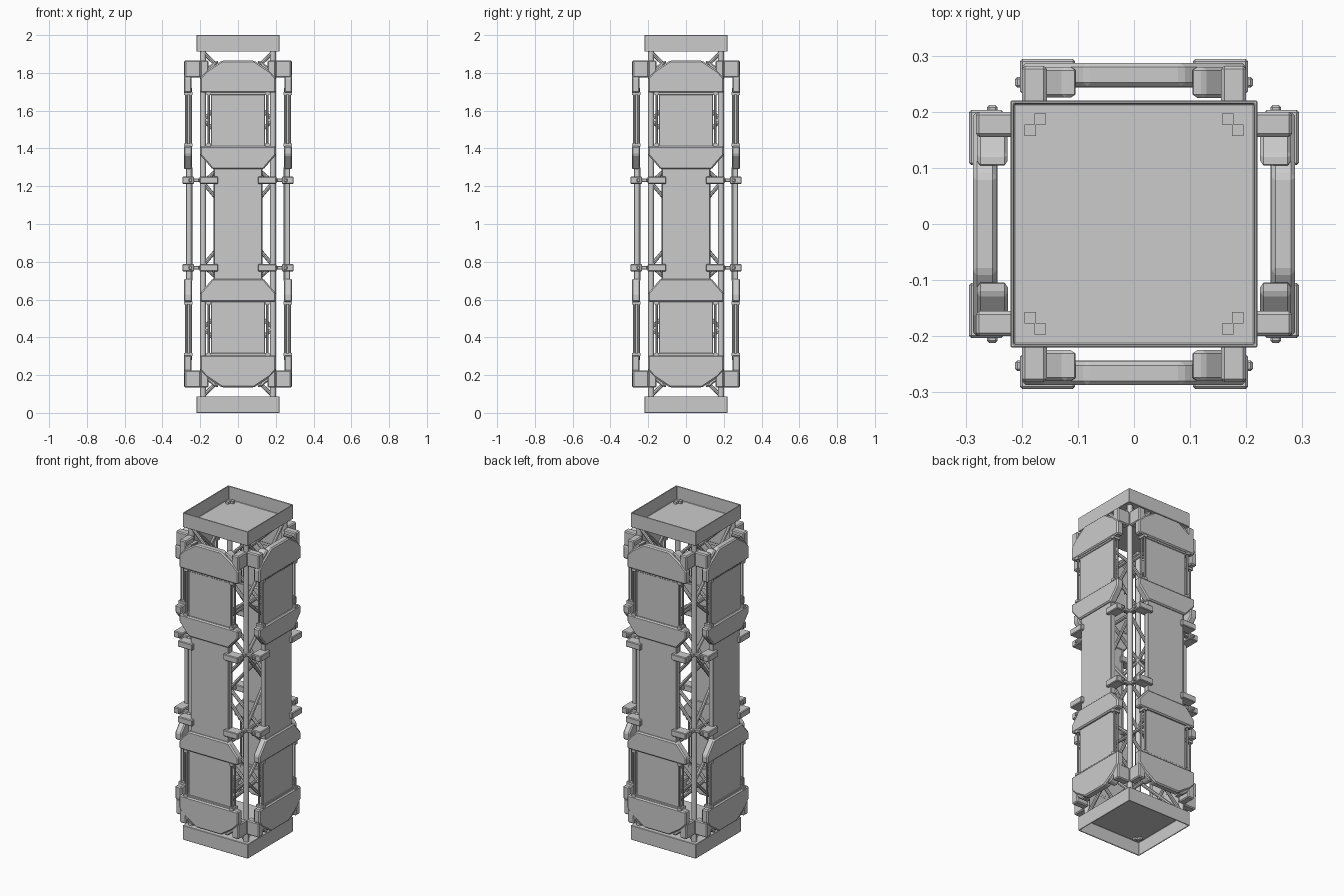
import bpy, bmesh, math
from mathutils import Vector, Matrix

if "Cube" in bpy.data.objects:
    bpy.data.objects.remove(bpy.data.objects["Cube"])


def add(name, bm, bevel=0.0):
    bmesh.ops.recalc_face_normals(bm, faces=bm.faces[:])
    me = bpy.data.meshes.new(name)
    bm.to_mesh(me)
    bm.free()
    ob = bpy.data.objects.new(name, me)
    bpy.context.collection.objects.link(ob)
    if bevel:
        m = ob.modifiers.new("edge_bevel", 'BEVEL')
        m.width = bevel
        m.segments = 1
        m.limit_method = 'ANGLE'
    return ob


def prism(bm, pts, d0, d1):
    """Extrude an x-z outline between two distances from the pillar axis."""
    near = [bm.verts.new((x, -d0, z)) for x, z in pts]
    far = [bm.verts.new((x, -d1, z)) for x, z in pts]
    bm.faces.new(near)
    bm.faces.new(far)
    n = len(pts)
    for i in range(n):
        j = (i + 1) % n
        bm.faces.new((near[i], near[j], far[j], far[i]))


def block(bm, x0, x1, d0, d1, z0, z1):
    prism(bm, [(x0, z0), (x1, z0), (x1, z1), (x0, z1)], d0, d1)


def tube(bm, a, b, r, n=10):
    a, b = Vector(a), Vector(b)
    rot = (b - a).to_track_quat('Z', 'Y').to_matrix().to_4x4()
    bmesh.ops.create_cone(bm, cap_ends=True, segments=n, radius1=r, radius2=r,
                          depth=(b - a).length,
                          matrix=Matrix.Translation((a + b) / 2) @ rot)


def flip_z(bm):
    for v in bm.verts:
        v.co.z = 2 - v.co.z


def four_sides(name, build, bevel=0.0, both=True):
    """Place a part on all four sides, optionally mirrored top to bottom."""
    for k in range(4):
        for end in (("upper", "lower") if both else ("whole",)):
            bm = bmesh.new()
            build(bm)
            if end == "lower":
                flip_z(bm)
            bm.transform(Matrix.Rotation(k * math.pi / 2, 4, 'Z'))
            add(f"{name}_{end}_{k}", bm, bevel)


def mirrored(points):
    return points + [(-x, z) for x, z in reversed(points)]


# End trays: thin walls around a recessed floor
def tray(end):
    bm = bmesh.new()
    h, t, floor = 0.22, 0.006, 1.918
    rings = []
    for s, z in ((h, 1.912), (h, 2.0), (h - t, 2.0), (h - t, floor)):
        rings.append([bm.verts.new((s * a, s * b, z))
                      for a, b in ((-1, -1), (1, -1), (1, 1), (-1, 1))])
    for lo, hi in zip(rings, rings[1:]):
        for i in range(4):
            j = (i + 1) % 4
            bm.faces.new((lo[i], lo[j], hi[j], hi[i]))
    bm.faces.new(rings[0])
    bm.faces.new(rings[-1])
    if end == "bottom":
        flip_z(bm)
    add(end + "_tray", bm, 0.002)
    # Small brace ends showing through the tray floor
    bm = bmesh.new()
    for sx in (-1, 1):
        for sy in (-1, 1):
            for x, y in ((0.185, 0.167), (0.167, 0.187)):
                bmesh.ops.create_cube(bm, size=0.02, matrix=Matrix.Translation(
                    (sx * x, sy * y, floor + 0.004)))
    if end == "bottom":
        flip_z(bm)
    add(end + "_brace_ends", bm)


tray("top")
tray("bottom")

# Corner posts
for sx in (-1, 1):
    for sy in (-1, 1):
        bm = bmesh.new()
        tube(bm, (sx * 0.185, sy * 0.185, 0.085), (sx * 0.185, sy * 0.185, 1.915), 0.016, 16)
        ob = add("corner_post", bm)
        for p in ob.data.polygons:
            p.use_smooth = len(p.vertices) == 4


# Crossed truss braces between the posts
def braces(bm):
    nodes = [0.09, 0.45, 0.78, 1.22, 1.55, 1.91]
    for z0, z1 in zip(nodes, nodes[1:]):
        for s in (-1, 1):
            tube(bm, (-s * 0.185, -0.185, z0), (s * 0.185, -0.185, z1), 0.010, 8)


four_sides("truss_braces", braces, both=False)

# Long middle panel
four_sides("middle_panel", lambda bm: block(bm, -0.128, 0.128, 0.247, 0.275, 0.70, 1.30),
           0.003, both=False)


# Screen panel with a frame lip at top
def screen(bm):
    block(bm, -0.143, 0.143, 0.25, 0.272, 1.39, 1.72)
    block(bm, -0.146, 0.146, 0.248, 0.277, 1.684, 1.71)


four_sides("screen_panel", screen, 0.002)


# Rods and collars beside each screen
def rods(bm):
    for s in (-1, 1):
        for d in (0.25, 0.274):
            tube(bm, (s * 0.155, -d, 1.39), (s * 0.155, -d, 1.72), 0.006, 8)
        for z in (1.69, 1.418):
            block(bm, s * 0.155 - 0.012, s * 0.155 + 0.012, 0.24, 0.286, z - 0.008, z + 0.008)


four_sides("screen_side_rods", rods)

# Armour plates above and below each screen
cap_plate = mirrored([(0.2, 1.695), (0.2, 1.775), (0.165, 1.812), (0.085, 1.865)])
four_sides("outer_armour_plate", lambda bm: prism(bm, cap_plate, 0.245, 0.287), 0.007)
inner_plate = mirrored([(0.135, 1.29), (0.2, 1.365), (0.2, 1.412)])
four_sides("inner_armour_plate", lambda bm: prism(bm, inner_plate, 0.243, 0.287), 0.007)


# Corner blocks with sloping arms behind the armour
def corner_blocks(bm):
    for s in (-1, 1):
        block(bm, s * 0.155, s * 0.2, 0.197, 0.282, 1.775, 1.865)
        prism(bm, [(s * 0.1, 1.862), (s * 0.125, 1.862), (s * 0.185, 1.81),
                   (s * 0.185, 1.777), (s * 0.17, 1.777)], 0.225, 0.28)


four_sides("corner_block", corner_blocks, 0.006)


# Clamps tying the middle panel to the posts
def clamps(bm):
    for s in (-1, 1):
        block(bm, s * 0.105, s * 0.203, 0.232, 0.294, 1.213, 1.251)
        block(bm, s * 0.198, s * 0.212, 0.243, 0.262, 1.222, 1.242)
        block(bm, s * 0.172, s * 0.198, 0.18, 0.236, 1.222, 1.242)


four_sides("panel_clamp", clamps, 0.004)


# Edge rails along the rim of the middle panel
def edge_rails(bm):
    for s in (-1, 1):
        tube(bm, (s * 0.124, -0.248, 0.7), (s * 0.124, -0.248, 1.3), 0.006, 8)


four_sides("middle_panel_rail", edge_rails, both=False)
